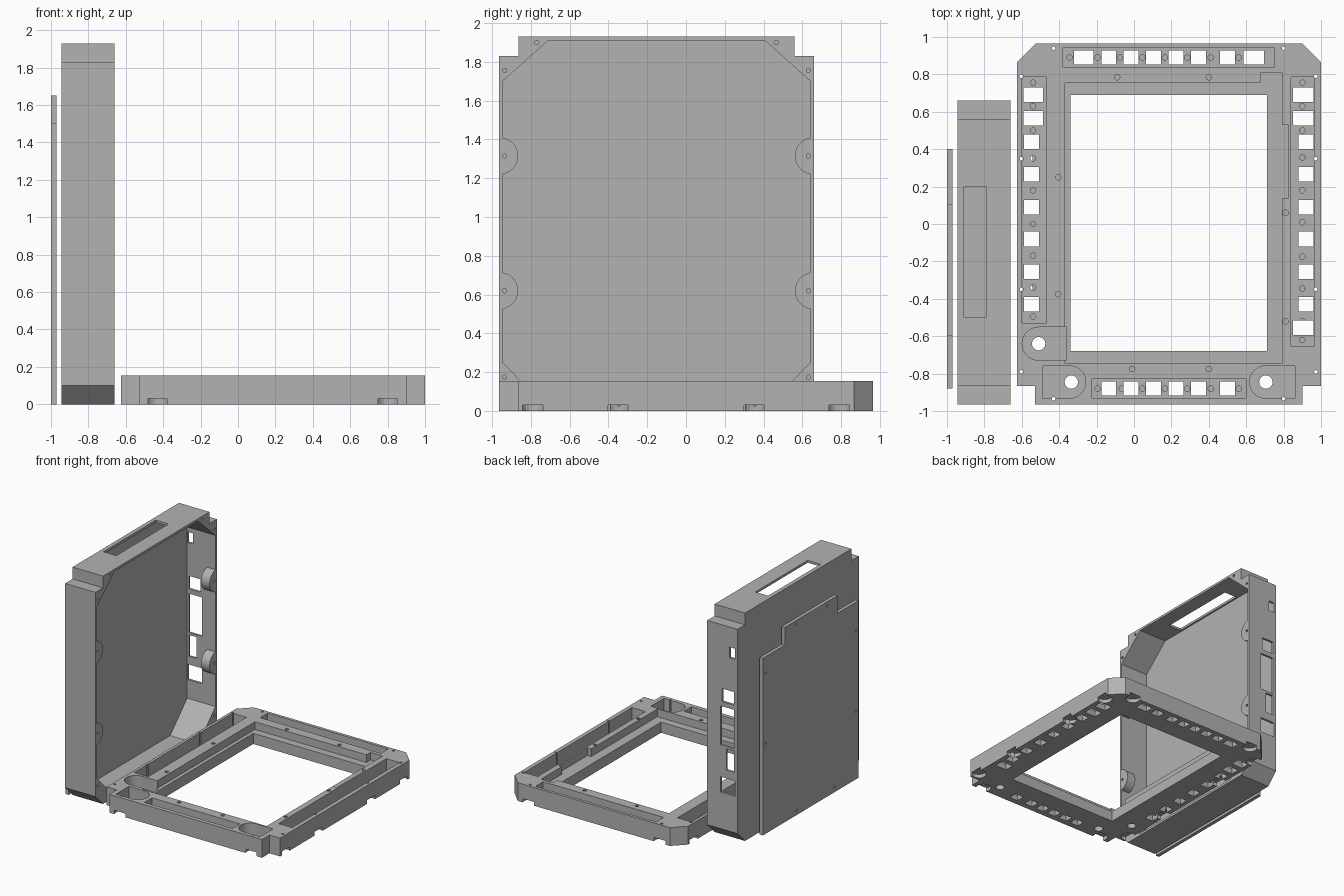
import bpy, bmesh, math

if "Cube" in bpy.data.objects:
    bpy.data.objects.remove(bpy.data.objects["Cube"])

grey = bpy.data.materials.new("plain_grey")
grey.diffuse_color = (0.45, 0.45, 0.45, 1)
grey.use_nodes = True
grey.node_tree.nodes["Principled BSDF"].inputs["Base Color"].default_value = grey.diffuse_color


def rect(x0, x1, y0, y1):
    return [(x0, y0), (x1, y0), (x1, y1), (x0, y1)]


def box_at(cx, cy, w, h):
    return rect(cx - w / 2, cx + w / 2, cy - h / 2, cy + h / 2)


def arc(cx, cy, r, a0=0, a1=360, n=16):
    full = abs(a1 - a0) == 360
    steps = n if full else n + 1
    return [(cx + r * math.cos(math.radians(a0 + (a1 - a0) * i / n)),
             cy + r * math.sin(math.radians(a0 + (a1 - a0) * i / n))) for i in range(steps)]


def prism(name, items, axis="z"):
    """Extrude each (outline, low, high) along an axis into one object."""
    place = {"x": lambda a, b, d: (d, a, b),
             "y": lambda a, b, d: (a, d, b),
             "z": lambda a, b, d: (a, b, d)}[axis]
    bm = bmesh.new()
    for pts, lo, hi in items:
        low = [bm.verts.new(place(a, b, lo)) for a, b in pts]
        top = [bm.verts.new(place(a, b, hi)) for a, b in pts]
        bm.faces.new(low)
        bm.faces.new(top)
        for i in range(len(pts)):
            j = (i + 1) % len(pts)
            bm.faces.new((low[i], low[j], top[j], top[i]))
    bmesh.ops.recalc_face_normals(bm, faces=bm.faces)
    me = bpy.data.meshes.new(name)
    bm.to_mesh(me)
    bm.free()
    me.materials.append(grey)
    ob = bpy.data.objects.new(name, me)
    bpy.context.collection.objects.link(ob)
    return ob


def cut(ob, items, axis="z"):
    """Subtract prisms from an object and bake the result."""
    tool = prism("cutter", items, axis)
    mod = ob.modifiers.new("cut", "BOOLEAN")
    mod.operation, mod.solver, mod.object = "DIFFERENCE", "EXACT", tool
    mod.use_self = True
    bpy.context.view_layer.update()
    me = bpy.data.meshes.new_from_object(ob.evaluated_get(bpy.context.evaluated_depsgraph_get()))
    ob.modifiers.clear()
    ob.data = me
    bpy.data.objects.remove(tool)


# Thin back plate with stepped top corners and screw holes
plate = prism("back_plate", [([(-.88, 0), (.40, 0), (.40, 1.5), (.105, 1.5), (.105, 1.65),
                               (-.6, 1.65), (-.6, 1.5), (-.88, 1.5)], -1, -.97)], "x")
spots = [(.36, 1.36), (.36, .76), (-.85, 1.25), (-.85, .57),
         (-.05, .04), (-.56, .04), (-.05, 1.61), (-.47, 1.61)]
cut(plate, [(arc(y, z, .011, n=10), -1.1, -.9) for y, z in spots], "x")

# Upright tray: stepped top corners, chamfered bottom corners
CY = -.152


def mirrored(half):
    """Half outline (offset from the centre line, bottom to top) to a full one."""
    return [(CY + a, z) for a, z in half] + [(CY - a, z) for a, z in reversed(half)]


tray = prism("rear_tray", [(mirrored([(.712, 0), (.812, .1), (.812, 1.83), (.712, 1.83),
                                      (.712, 1.93)]), -.945, -.66)], "x")
low, high = [(.565, .02), (.793, .25)], [(.793, 1.70), (.558, 1.91)]
cut(tray, [(mirrored(low + high), -.925, -.74)], "x")
# Screw bosses stay at the rim
bites = []
for z in (.62, 1.315):
    bites += arc(.808, z, .095, 261, 99, 14)
cut(tray, [(mirrored(low + bites + high), -.75, -.6)], "x")
# Rim screw holes
rim = [(.783, z) for z in (.175, .62, 1.315, 1.755)] + [(.617, 1.9)]
cut(tray, [(arc(CY + s * a, z, .011, n=10), -.74, -.6) for a, z in rim for s in (-1, 1)], "x")
# Connector openings in one side wall, slot in the top wall
ports = [(-.92, -.87, 1.57, 1.66), (-.91, -.80, 1.18, 1.29), (-.91, -.785, .81, 1.14),
         (-.91, -.84, .61, .79), (-.92, -.785, .41, .54)]
cut(tray, [(rect(*p), .6, .7) for p in ports], "y")
cut(tray, [(rect(-.91, -.79, -.5, .2), 1.85, 2)])

# Front frame: chamfered back corners, notched front corners
frame = prism("front_frame", [([(-.53, -.965), (.9, -.965), (.9, -.865), (1, -.865), (1, .865),
                                (.9, .965), (-.525, .965), (-.625, .865), (-.625, -.865),
                                (-.53, -.865)], 0, .155)])
# Screen recess with cable notch
cut(frame, [([(-.37, -.745), (.79, -.745), (.79, .14), (.825, .14), (.825, .53), (.79, .53),
              (.79, .81), (.675, .81), (.675, .755), (-.37, .755)], .09, .3)])
# Button channels and rounded pockets
FLOOR = .05
channels = [rect(-.38, .75, .84, .94), rect(-.6, -.47, -.53, .785),
            rect(.84, .965, -.655, .785), rect(-.225, .6, -.93, -.83),
            arc(-.51, -.64, .088, 90, 270) + [(-.36, -.728), (-.36, -.552)],
            arc(-.345, -.845, .087, -90, 90) + [(-.49, -.758), (-.49, -.932)],
            arc(.705, -.845, .087, 90, 270) + [(.86, -.932), (.86, -.758)]]
cut(frame, [(c, FLOOR, .3) for c in channels])

# Screen opening, button windows and round knob holes
through = [rect(-.34, .71, -.68, .69)]
for x in (-.135, -.015, .105, .225, .345, .5):
    through += [box_at(x, .89, .08, .075), box_at(x, -.88, .08, .075)]
through += [box_at(-.268, .89, .105, .075), box_at(.64, .89, .11, .075)]
for y in (.44, .265, .09, -.08, -.255, -.43):
    through += [box_at(-.548, y, .08, .078), box_at(.92, y, .08, .078)]
for y in (.69, .565):
    through += [box_at(-.538, y, .105, .078), box_at(.905, y, .11, .078)]
through += [box_at(.905, -.555, .11, .078)]
through += [arc(x, y, .036) for x, y in ((-.51, -.64), (-.335, -.845), (.705, -.845))]
cut(frame, [(t, -.1, .3) for t in through])

# Blind screw holes in the channel floors and on the inner rim
dots = [(x, .89) for x in (-.345, -.195, -.075, .045, .165, .285, .41, .56)]
dots += [(x, -.88) for x in (-.195, -.065, .045, .165, .285, .41, .56)]
dots += [(-.54, y) for y in (.755, .63, .5, .35, .18, 0, -.17, -.34, -.495)]
dots += [(.9, y) for y in (.755, .63, .5, .355, .18, .01, -.175, -.345, -.52, -.62)]
dots += [(-.09, .785), (.4, .785), (-.405, .25), (-.405, -.375),
         (.81, .06), (.81, -.52), (-.01, -.775), (.4, -.775)]
cut(frame, [(arc(x, y, .015, n=10), .025 if max(abs(x - .19) / .69, abs(y) / .83) > 1 else .1, .3)
            for x, y in dots])

# Edge screws: half-round seats underneath, fine holes above
edge = [(x, y) for x in (-.602, .972) for y in (-.79, -.35, .35, .79)]
edge += [(x, y) for x in (-.43, .8) for y in (-.935, .94)]
cut(frame, [(arc(x, y, .06, n=20), -.1, .032) for x, y in edge])
cut(frame, [(arc(x, y, .01, n=10), -.1, .3) for x, y in edge])
